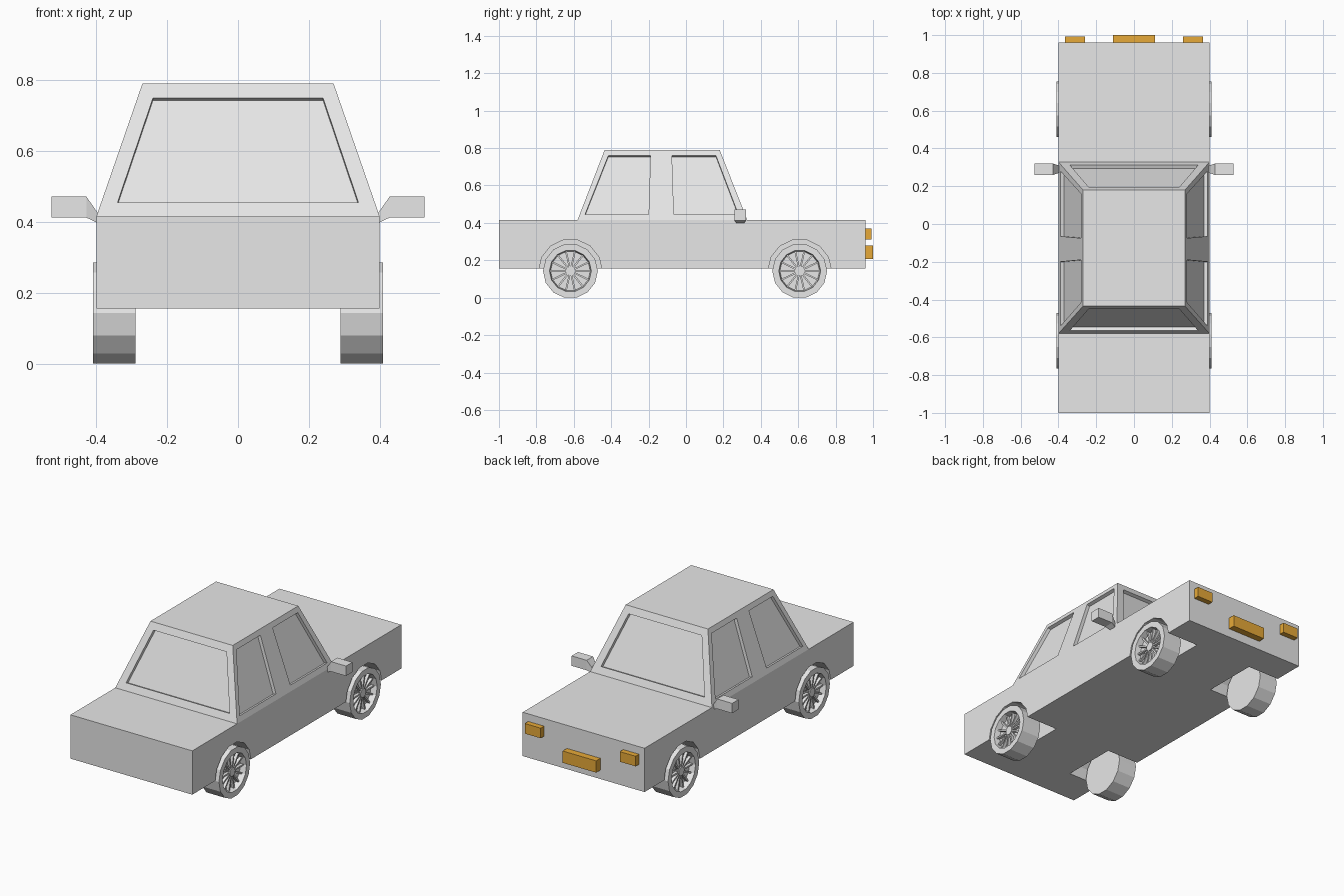
import bpy, bmesh
from math import pi, sin, cos
from mathutils import Vector, Matrix

if "Cube" in bpy.data.objects:
    bpy.data.objects.remove(bpy.data.objects["Cube"], do_unlink=True)


def material(name, rgb):
    m = bpy.data.materials.new(name)
    m.use_nodes = True
    m.diffuse_color = (*rgb, 1)
    m.node_tree.nodes["Principled BSDF"].inputs["Base Color"].default_value = (*rgb, 1)
    return m


GREY = material("light_grey", (0.8, 0.8, 0.8))
AMBER = material("amber", (0.8, 0.4, 0.04))


def finish(name, bm, mat):
    bmesh.ops.recalc_face_normals(bm, faces=bm.faces)
    mesh = bpy.data.meshes.new(name)
    bm.to_mesh(mesh)
    bm.free()
    mesh.materials.append(mat)
    ob = bpy.data.objects.new(name, mesh)
    bpy.context.collection.objects.link(ob)
    return ob


def add_loft(bm, rings, closed=True):
    """Skin a list of equal-sized point rings, with capped ends."""
    loops = [[bm.verts.new(p) for p in ring] for ring in rings]
    for a, b in zip(loops, loops[1:]):
        for i in range(len(a)):
            j = (i + 1) % len(a)
            bm.faces.new((a[i], a[j], b[j], b[i]))
    bm.faces.new(loops[0][::-1])
    bm.faces.new(loops[-1])


def loft(name, rings, mat=GREY):
    bm = bmesh.new()
    add_loft(bm, rings)
    return finish(name, bm, mat)


def rect(x0, x1, y0, y1, z):
    return [(x0, y0, z), (x1, y0, z), (x1, y1, z), (x0, y1, z)]


def box(name, x0, x1, y0, y1, z0, z1, mat=GREY):
    return loft(name, [rect(x0, x1, y0, y1, z0), rect(x0, x1, y0, y1, z1)], mat)


SIDES = 14


def circle(r, x, y=0, z=0):
    return [(x, y + r * cos(2 * pi * i / SIDES), z + r * sin(2 * pi * i / SIDES))
            for i in range(SIDES)]


def cut(target, cutters):
    for c in cutters:
        c.hide_render = True
        mod = target.modifiers.new("cut", "BOOLEAN")
        mod.operation = "DIFFERENCE"
        mod.solver = "EXACT"
        mod.object = c
    deps = bpy.context.evaluated_depsgraph_get()
    mesh = bpy.data.meshes.new_from_object(target.evaluated_get(deps))
    target.modifiers.clear()
    target.data = mesh
    for c in cutters:
        bpy.data.objects.remove(c, do_unlink=True)


# Lower body with four wheel wells
WHEEL_R = 0.1465
WHEEL_Z = WHEEL_R * cos(pi / SIDES)
AXLES = {"rear": -0.618, "front": 0.608}
body = box("body", -0.4, 0.4, -1, 0.96, 0.155, 0.415)
cut(body, [loft("well_cutter", [circle(0.17, s * 0.19, y, WHEEL_Z),
                                circle(0.17, s * 0.5, y, WHEEL_Z)])
           for y in AXLES.values() for s in (-1, 1)])

# Tapered cabin with recessed windows
Z0, Z1 = 0.415, 0.79
cabin = loft("cabin", [rect(-0.4, 0.4, -0.58, 0.328, Z0),
                       rect(-0.27, 0.27, -0.435, 0.18, Z1)])


def slope(z, low, high):
    return low + (high - low) * (z - Z0) / (Z1 - Z0)


def window_cutter(points, depth=0.02):
    pts = [Vector(p) for p in points]
    n = (pts[1] - pts[0]).cross(pts[2] - pts[0]).normalized() * depth
    return loft("window_cutter", [[p - n for p in pts], [p + n for p in pts]])


def end_window(low, high):
    lo, hi = 0.455, 0.75
    yl, yh = slope(lo, low, high), slope(hi, low, high)
    return window_cutter([(-0.34, yl, lo), (0.34, yl, lo), (0.24, yh, hi), (-0.24, yh, hi)])


def side_window(s, low_ys, high_ys):
    lo, hi = 0.445, 0.76
    xl, xh = s * slope(lo, 0.4, 0.27), s * slope(hi, 0.4, 0.27)
    return window_cutter([(xl, low_ys[0], lo), (xl, low_ys[1], lo),
                          (xh, high_ys[1], hi), (xh, high_ys[0], hi)])


cutters = [end_window(-0.58, -0.435), end_window(0.328, 0.18)]
for s in (-1, 1):
    cutters.append(side_window(s, (-0.54, -0.2), (-0.415, -0.19)))
    cutters.append(side_window(s, (-0.065, 0.28), (-0.075, 0.16)))
cut(cabin, cutters)


# Wheels: dished tyre and rim, hub and thin spokes
def wheel(name, s, y):
    bm = bmesh.new()
    profile = [(WHEEL_R, 0.29), (WHEEL_R, 0.41), (0.112, 0.41), (0.106, 0.375)]
    add_loft(bm, [circle(r, x) for r, x in profile])
    add_loft(bm, [circle(0.026, 0.37), circle(0.026, 0.397)])
    for i in range(SIDES):
        spoke = bmesh.ops.create_cube(bm, size=1)["verts"]
        turn = Matrix.Rotation(2 * pi * i / SIDES, 4, "X")
        shape = Matrix.Translation((0.382, 0.065, 0)) @ Matrix.Diagonal((0.02, 0.086, 0.009, 1))
        bmesh.ops.transform(bm, matrix=turn @ shape, verts=spoke)
    bmesh.ops.transform(bm, matrix=Matrix.Translation((0, y, WHEEL_Z))
                        @ Matrix.Diagonal((s, 1, 1, 1)), verts=bm.verts)
    finish(name, bm, GREY)


# Door mirrors: flared stem running into a box
def mirror(name, s):
    def section(x, y0, y1, z0, z1):
        return [(s * x, y0, z0), (s * x, y1, z0), (s * x, y1, z1), (s * x, y0, z1)]
    loft(name, [section(0.392, 0.272, 0.308, 0.395, 0.42),
                section(0.428, 0.26, 0.32, 0.412, 0.471),
                section(0.527, 0.26, 0.32, 0.412, 0.471)])


for side, s in (("left", 1), ("right", -1)):
    for end, y in AXLES.items():
        wheel(f"{end}_{side}_wheel", s, y)
    mirror(f"{side}_mirror", s)
    # Headlights
    box(f"{side}_headlight", s * 0.312 - 0.052, s * 0.312 + 0.052,
        0.955, 0.992, 0.31, 0.37, AMBER)

# Centre plate below the headlights
box("centre_plate", -0.11, 0.11, 0.955, 1.0, 0.208, 0.278, AMBER)
